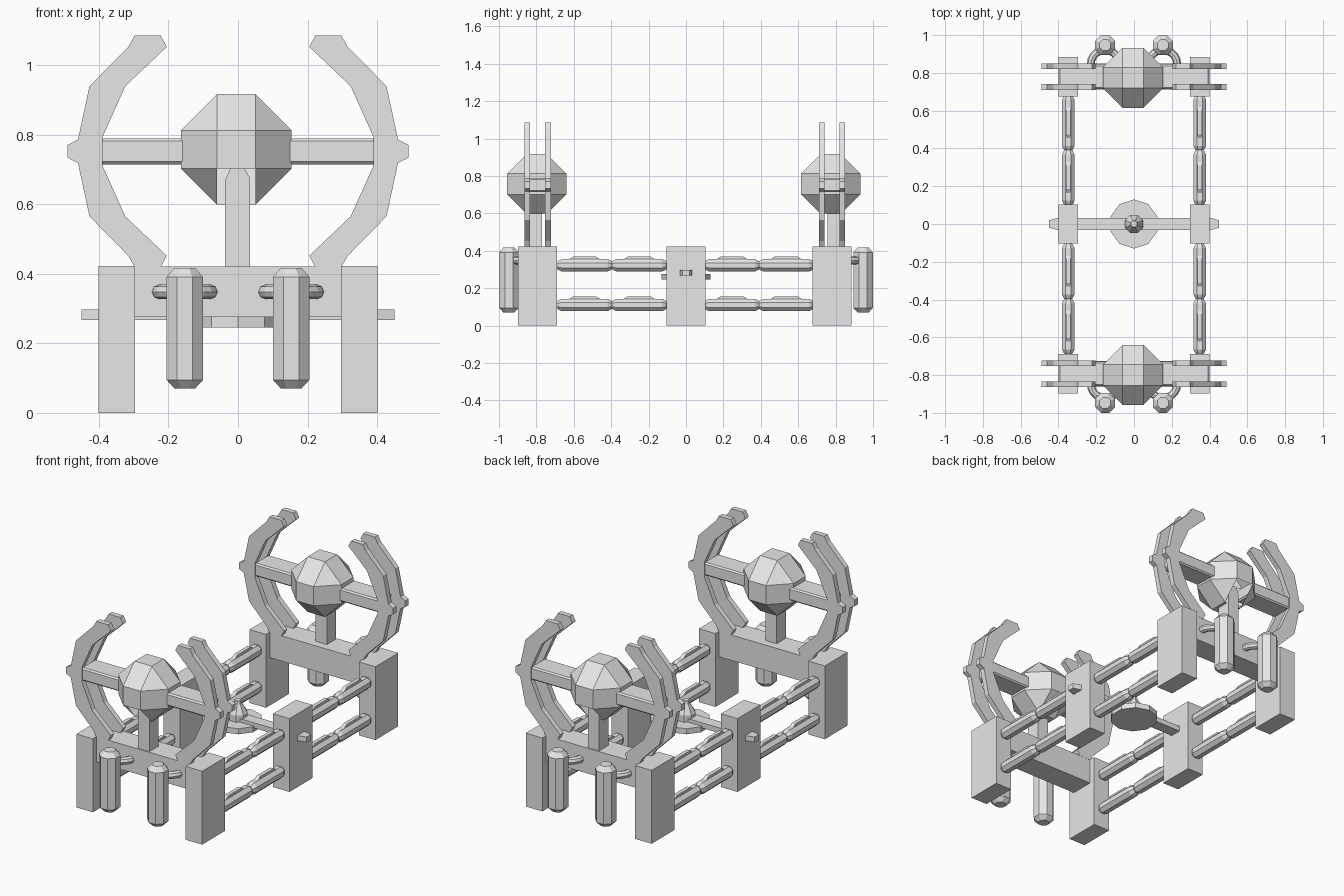
import bpy, bmesh, math
from mathutils import Matrix, Vector

cube = bpy.data.objects.get("Cube")
if cube:
    bpy.data.objects.remove(cube, do_unlink=True)

grey = bpy.data.materials.new("plain grey")
grey.use_nodes = True
grey.diffuse_color = (0.8, 0.8, 0.8, 1)
grey.node_tree.nodes["Principled BSDF"].inputs["Base Color"].default_value = (0.8, 0.8, 0.8, 1)


def finish(name, bm):
    bmesh.ops.recalc_face_normals(bm, faces=bm.faces)
    mesh = bpy.data.meshes.new(name)
    bm.to_mesh(mesh)
    bm.free()
    mesh.materials.append(grey)
    obj = bpy.data.objects.new(name, mesh)
    bpy.context.collection.objects.link(obj)
    return obj


def box(name, centre, size):
    bm = bmesh.new()
    bmesh.ops.create_cube(bm, size=1)
    bmesh.ops.scale(bm, vec=size, verts=bm.verts)
    bmesh.ops.translate(bm, vec=centre, verts=bm.verts)
    return finish(name, bm)


def plate(name, outline, y, thickness):
    """Extrude an x-z outline along y, centred on y."""
    bm = bmesh.new()
    face = bm.faces.new([bm.verts.new((x, y - thickness / 2, z)) for x, z in outline])
    side = bmesh.ops.extrude_face_region(bm, geom=[face])["geom"]
    moved = [v for v in side if isinstance(v, bmesh.types.BMVert)]
    bmesh.ops.translate(bm, vec=(0, thickness, 0), verts=moved)
    return finish(name, bm)


def lathe(name, profile, centre, sides=8, along_y=False):
    """Faceted turned part from (radius, height) pairs."""
    bm = bmesh.new()
    rings = []
    for r, h in profile:
        ring = []
        for i in range(sides):
            a = math.tau * (i + 0.5) / sides
            ring.append(bm.verts.new((r * math.cos(a), r * math.sin(a), h)))
        rings.append(ring)
    for low, high in zip(rings, rings[1:]):
        for i in range(sides):
            j = (i + 1) % sides
            bm.faces.new((low[i], low[j], high[j], high[i]))
    bm.faces.new(rings[0])
    bm.faces.new(rings[-1])
    if along_y:
        bmesh.ops.rotate(bm, matrix=Matrix.Rotation(-math.pi / 2, 3, "X"), verts=bm.verts)
    bmesh.ops.translate(bm, vec=centre, verts=bm.verts)
    return finish(name, bm)


def faceted_ball(name, centre, out):
    """Chamfered cube, open on its lower outward slope."""
    a, b = 0.055, 0.159
    bm = bmesh.new()
    for axis in range(3):
        for i in range(8):
            p = [a if i >> k & 1 else -a for k in range(3)]
            p[axis] = math.copysign(b, p[axis])
            bm.verts.new(p)
    bmesh.ops.convex_hull(bm, input=bm.verts)
    bmesh.ops.dissolve_limit(bm, angle_limit=0.02, verts=bm.verts, edges=bm.edges)
    bm.normal_update()
    slope = Vector((0, out, -1)).normalized()
    gap = [f for f in bm.faces if f.normal.dot(slope) > 0.99]
    bmesh.ops.delete(bm, geom=gap, context="FACES")
    bmesh.ops.translate(bm, vec=centre, verts=bm.verts)
    return finish(name, bm)


def hook(name, centre, out):
    """Half ring that bows outward from the end frame."""
    bm = bmesh.new()
    steps, sides = 10, 8
    rings = []
    for s in range(steps + 1):
        t = math.pi * s / steps
        ring = []
        for k in range(sides):
            a = math.tau * k / sides
            r = 0.076 + 0.021 * math.cos(a)
            ring.append(bm.verts.new((r * math.cos(t), out * r * math.sin(t), 0.021 * math.sin(a))))
        rings.append(ring)
    for one, two in zip(rings, rings[1:]):
        for k in range(sides):
            j = (k + 1) % sides
            bm.faces.new((one[k], one[j], two[j], two[k]))
    bmesh.ops.translate(bm, vec=centre, verts=bm.verts)
    return finish(name, bm)


MID = 0.752
# Upper half of the ring arm: inner edge upward, then outer edge down to the bolt
inner = [(0.39, 0.04), (0.324, 0.187), (0.205, 0.3), (0.222, 0.333)]
outer = [(0.297, 0.333), (0.315, 0.301), (0.427, 0.187), (0.46, 0.034), (0.49, 0.018)]
half = inner + outer
arm = [(x, MID + z) for x, z in half] + [(x, MID - z) for x, z in reversed(half)]
left_right = (("left", 1), ("right", -1))

# Two end frames
for end, yc, out in (("front", -0.793, -1), ("back", 0.78, 1)):
    box(end + "_beam", (0, yc, 0.348), (0.62, 0.138, 0.146))
    support = [(-0.037, 0.4), (-0.037, 0.67), (-0.018, 0.711),
               (0.014, 0.711), (0.035, 0.675), (0.035, 0.4)]
    plate(end + "_ball_support", support, yc + out * 0.02, 0.085)
    faceted_ball(end + "_ball", (-0.005, yc - 0.006, 0.757), out)
    for side, s in left_right:
        box(f"{end}_{side}_post", (s * 0.348, yc, 0.211), (0.105, 0.208, 0.422))
        for row, dy in (("outer", 0.055), ("inner", -0.055)):
            plate(f"{end}_{side}_{row}_ring_arm", [(s * x, z) for x, z in arm], yc + out * dy, 0.03)
        crossbar = box(f"{end}_{side}_crossbar", (s * 0.265, yc, MID), (0.27, 0.13, 0.075))
        bevel = crossbar.modifiers.new("edge", "BEVEL")
        bevel.width = 0.008
        bevel.segments = 1
        # Hanging cylinder and its hook
        lathe(f"{end}_{side}_canister",
              [(0.032, 0.07), (0.057, 0.095), (0.057, 0.39), (0.032, 0.417)],
              (s * 0.153, out * 0.947, 0))
        hook(f"{end}_{side}_hook", (s * 0.153, out * 0.845, 0.348), out)

# Middle frame: posts, tapered tie bar, round plate and finial
for side, s in left_right:
    box(f"middle_{side}_post", (s * 0.348, 0, 0.211), (0.105, 0.208, 0.422))
    tip = box(f"middle_{side}_tie_tip", (s * 0.425, 0, 0.282), (0.05, 0.066, 0.03))
    for v in tip.data.vertices:
        if abs(v.co.x) > 0.44:
            v.co.y *= 0.6
box("middle_tie_bar", (0, 0, 0.282), (0.8, 0.066, 0.03))
lathe("middle_plate", [(0.13, 0.245), (0.13, 0.277)], (0, 0, 0), 10)
lathe("middle_finial", [(0.052, 0.27), (0.052, 0.315), (0.022, 0.365), (0.018, 0.385)], (0, 0, 0))

# Side rails: paired turned spindles with a raised strip on top
spindle = [(0.02, -0.148), (0.028, -0.138), (0.036, -0.122),
           (0.036, 0.122), (0.028, 0.138), (0.02, 0.148)]
for side, s in left_right:
    for row, z in (("lower", 0.11), ("upper", 0.322)):
        for n, y in enumerate((-0.542, -0.25, 0.246, 0.536)):
            name = f"{side}_{row}_rail_{n + 1}"
            lathe(name, spindle, (s * 0.348, y, z), 8, True)
            strip = box(name + "_strip", (s * 0.348, y, z + 0.035), (0.022, 0.19, 0.022))
            for v in strip.data.vertices:
                if v.co.z > z + 0.035:
                    v.co.y = y + (v.co.y - y) * 0.65
